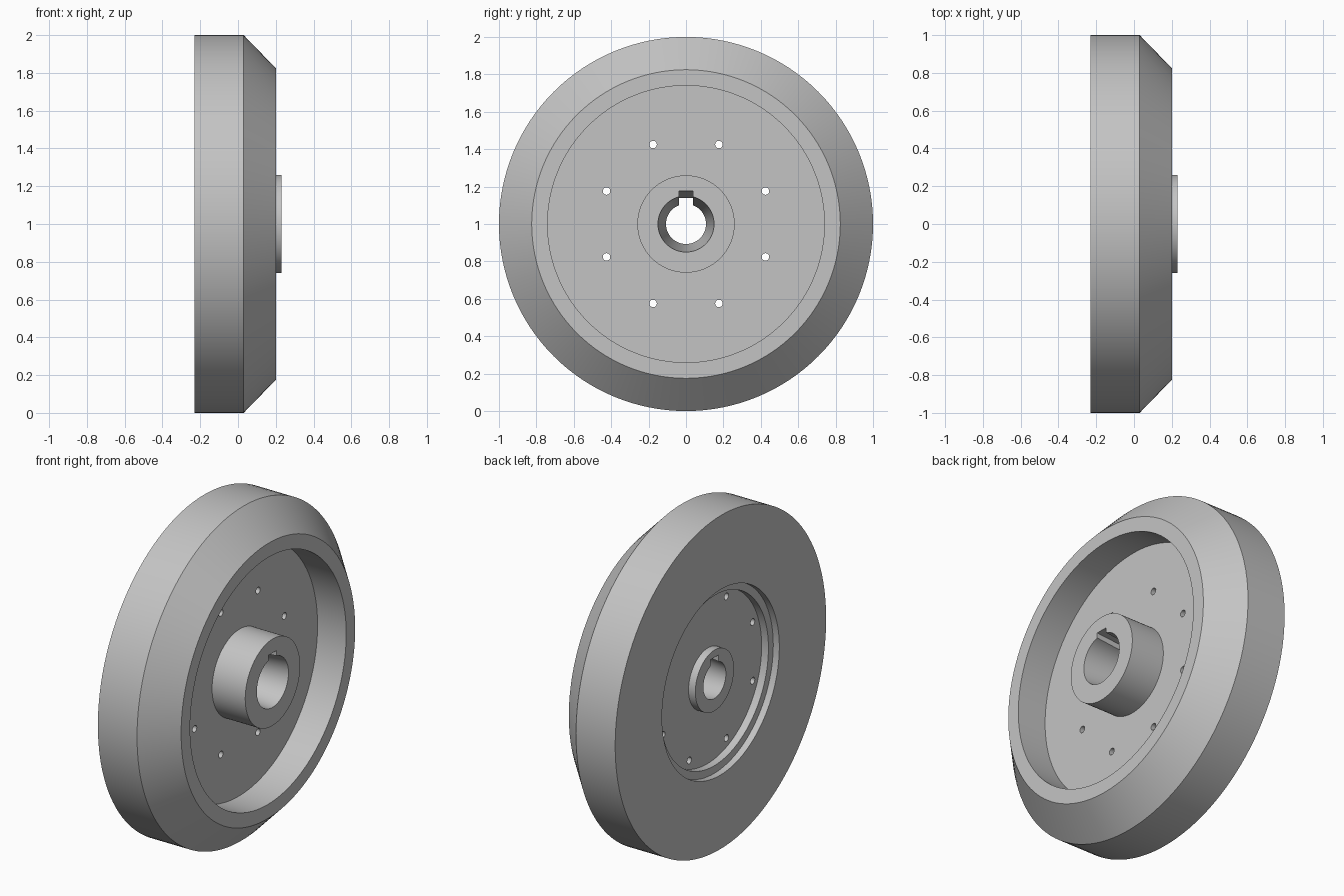
import bpy, bmesh, math
from mathutils import Matrix, Vector

SEGMENTS = 128
CENTRE = Vector((0, 0, 1))

cube = bpy.data.objects.get("Cube")
if cube:
    bpy.data.objects.remove(cube, do_unlink=True)

steel = bpy.data.materials.new("plain grey metal")
grey = (0.55, 0.55, 0.55, 1)
steel.diffuse_color = grey
steel.use_nodes = True
steel.node_tree.nodes["Principled BSDF"].inputs["Base Color"].default_value = grey


def make_object(name, bm):
    bmesh.ops.recalc_face_normals(bm, faces=bm.faces)
    mesh = bpy.data.meshes.new(name)
    bm.to_mesh(mesh)
    bm.free()
    mesh.materials.append(steel)
    obj = bpy.data.objects.new(name, mesh)
    obj.location = CENTRE
    bpy.context.collection.objects.link(obj)
    return obj


def lathe(name, profile):
    """Revolve a closed (x, radius) outline around the x axis."""
    bm = bmesh.new()
    verts = [bm.verts.new((x, 0, r)) for x, r in profile]
    edges = [bm.edges.new((a, b)) for a, b in zip(verts, verts[1:] + verts[:1])]
    bmesh.ops.spin(bm, geom=verts + edges, cent=(0, 0, 0), axis=(1, 0, 0),
                   angle=math.tau, steps=SEGMENTS, use_duplicate=False)
    bmesh.ops.remove_doubles(bm, verts=bm.verts, dist=0.0001)
    return make_object(name, bm)


def cut(target, cutter):
    mod = target.modifiers.new("cut", 'BOOLEAN')
    mod.operation = 'DIFFERENCE'
    mod.solver = 'EXACT'
    mod.object = cutter
    cutter.hide_render = True
    bpy.context.view_layer.objects.active = target
    bpy.ops.object.modifier_apply(modifier=mod.name)
    bpy.data.objects.remove(cutter, do_unlink=True)


# Wheel body: back hub, stepped back recess, bevelled rim, front recess, front hub, tapered bore
wheel = lathe("flanged_wheel", [
    (-0.19, 0.107), (-0.19, 0.183), (-0.145, 0.183), (-0.145, 0.51),
    (-0.19, 0.51), (-0.19, 0.556), (-0.23, 0.556), (-0.23, 1.0),
    (0.03, 1.0), (0.2, 0.825), (0.2, 0.74), (0.01, 0.74),
    (0.01, 0.26), (0.23, 0.26), (0.23, 0.15)])

# Ring of bolt holes through the web
bm = bmesh.new()
for i in range(8):
    angle = math.tau * (i + 0.5) / 8
    place = Matrix.Translation((-0.07, 0.46 * math.cos(angle), 0.46 * math.sin(angle)))
    bmesh.ops.create_cone(bm, cap_ends=True, segments=24, radius1=0.02, radius2=0.02,
                          depth=0.3, matrix=place @ Matrix.Rotation(math.pi / 2, 4, 'Y'))
cut(wheel, make_object("bolt_hole_cutter", bm))

# Keyway whose roof follows the taper of the bore
bm = bmesh.new()
bmesh.ops.create_cube(bm, size=1)
for v in bm.verts:
    top = v.co.z > 0
    v.co.x *= 0.6
    v.co.y *= 0.074
    v.co.z = 0.156 + 0.088 * v.co.x if top else 0.05
cut(wheel, make_object("keyway_cutter", bm))

# Smooth round walls, crisp corners
bpy.ops.object.select_all(action='DESELECT')
wheel.select_set(True)
bpy.context.view_layer.objects.active = wheel
bpy.ops.object.shade_smooth_by_angle(angle=math.radians(30))
